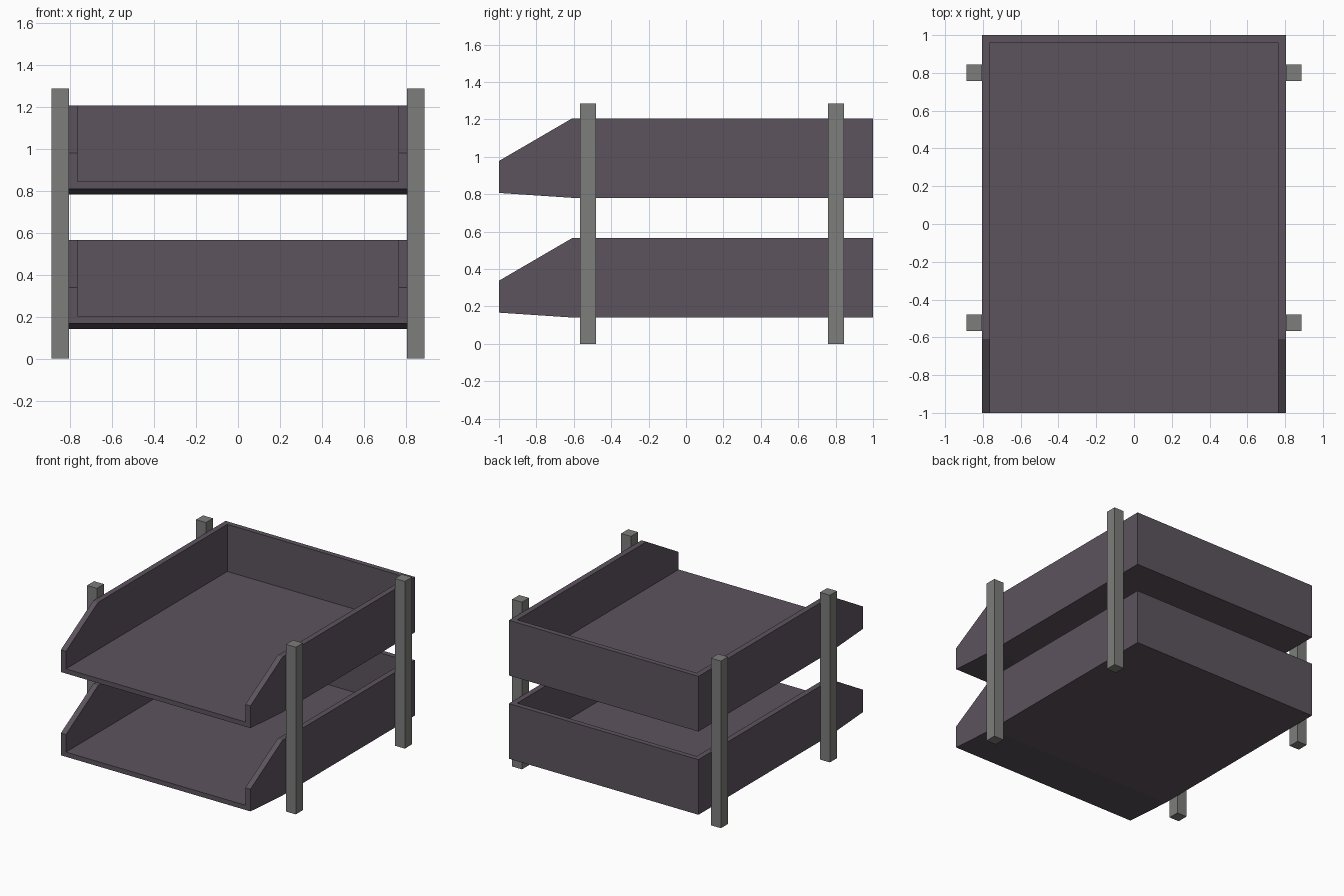
import bpy, bmesh

if "Cube" in bpy.data.objects:
    bpy.data.objects.remove(bpy.data.objects["Cube"])

def material(name, rgb):
    m = bpy.data.materials.new(name)
    m.diffuse_color = (*rgb, 1)
    m.use_nodes = True
    m.node_tree.nodes["Principled BSDF"].inputs["Base Color"].default_value = m.diffuse_color
    return m

tray_mat = material("dark mauve grey", (0.108, 0.087, 0.112))
post_mat = material("mid grey", (0.205, 0.205, 0.2))

def prism(name, profile, x0, x1, mat):
    """Extrude a (y, z) profile along x from x0 to x1."""
    bm = bmesh.new()
    face = bm.faces.new([bm.verts.new((x0, y, z)) for y, z in profile])
    ext = bmesh.ops.extrude_face_region(bm, geom=[face])
    verts = [g for g in ext["geom"] if isinstance(g, bmesh.types.BMVert)]
    bmesh.ops.translate(bm, verts=verts, vec=(x1 - x0, 0, 0))
    bmesh.ops.recalc_face_normals(bm, faces=bm.faces)
    me = bpy.data.meshes.new(name)
    bm.to_mesh(me)
    bm.free()
    me.materials.append(mat)
    ob = bpy.data.objects.new(name, me)
    bpy.context.collection.objects.link(ob)
    return ob

def rect(y0, y1, z0, z1):
    return [(y0, z0), (y1, z0), (y1, z1), (y0, z1)]

# Trays: side silhouette hollowed by a box that is open at front and top
for name, z in (("lower_tray", 0.141), ("upper_tray", 0.781)):
    outline = [(-1, z + 0.026), (-0.61, z), (1, z), (1, z + 0.424),
               (-0.61, z + 0.424), (-1, z + 0.197)]
    tray = prism(name, outline, -0.806, 0.806, tray_mat)
    cutter = prism("tray_hollow", rect(-1.2, 0.96, z + 0.062, z + 0.7),
                   -0.763, 0.763, tray_mat)
    cutter.hide_render = True
    mod = tray.modifiers.new("hollow", 'BOOLEAN')
    mod.operation = 'DIFFERENCE'
    mod.solver = 'EXACT'
    mod.object = cutter
    bpy.context.view_layer.objects.active = tray
    bpy.ops.object.modifier_apply(modifier=mod.name)
    bpy.data.objects.remove(cutter)

# Four upright posts clamped to the outer sides
for side, s in (("left", -1), ("right", 1)):
    for end, y in (("front", -0.523), ("back", 0.801)):
        x0, x1 = sorted((s * 0.804, s * 0.888))
        prism(f"{end}_{side}_post", rect(y - 0.043, y + 0.043, 0, 1.285),
              x0, x1, post_mat)
